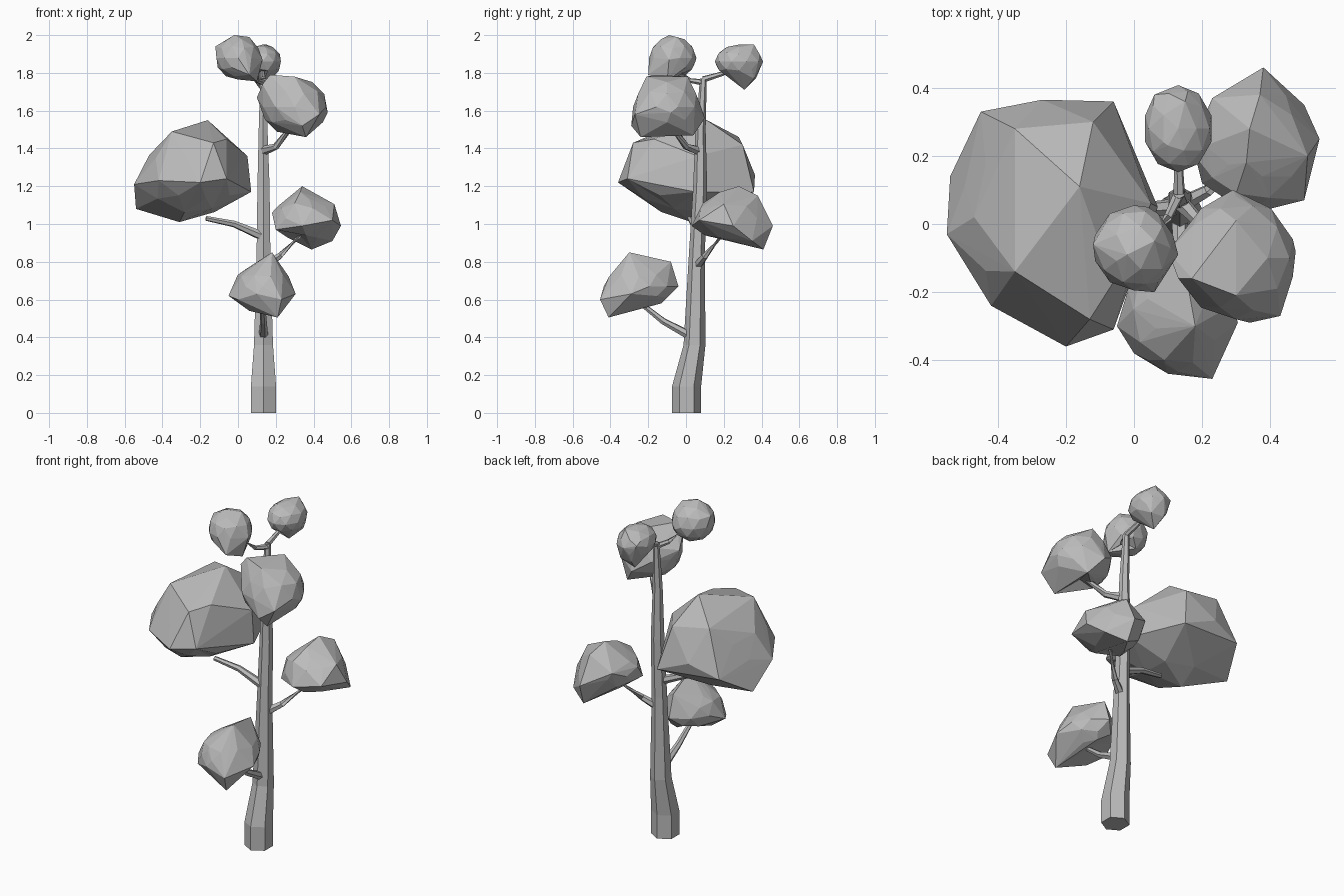
import bpy
import bmesh
from math import cos, sin, tau
from mathutils import Vector

cube = bpy.data.objects.get("Cube")
if cube:
    bpy.data.objects.remove(cube, do_unlink=True)

# One matte grey for the whole tree
grey = bpy.data.materials.new("matte grey")
grey.use_nodes = True
colour = (0.5, 0.5, 0.5, 1)
grey.diffuse_color = colour
grey.node_tree.nodes["Principled BSDF"].inputs["Base Color"].default_value = colour


def finish(name, bm):
    bmesh.ops.recalc_face_normals(bm, faces=bm.faces)
    mesh = bpy.data.meshes.new(name)
    bm.to_mesh(mesh)
    bm.free()
    mesh.materials.append(grey)
    obj = bpy.data.objects.new(name, mesh)
    bpy.context.collection.objects.link(obj)
    return obj


def limb(name, path, radii, sides=6, level=False):
    """Tapered faceted tube; level keeps every ring horizontal."""
    bm = bmesh.new()
    points = [Vector(p) for p in path]
    rings = []
    for i, p in enumerate(points):
        ahead = points[min(i + 1, len(points) - 1)] - points[max(i - 1, 0)]
        axis = Vector((0, 0, 1)) if level else ahead.normalized()
        side = Vector((0, 1, 0)) if level else axis.orthogonal().normalized()
        other = axis.cross(side)
        rings.append([bm.verts.new(p + radii[i] * (side * cos(tau * k / sides)
                      + other * sin(tau * k / sides))) for k in range(sides)])
    for a, b in zip(rings, rings[1:]):
        for k in range(sides):
            n = (k + 1) % sides
            bm.faces.new((a[k], a[n], b[n], b[k]))
    bm.faces.new(rings[0])
    bm.faces.new(rings[-1])
    return finish(name, bm)


def canopy(name, centre, half, corners, entry, dent):
    """Faceted clump: a squashed ball stretched to its corners, dented at the branch."""
    bm = bmesh.new()
    bmesh.ops.create_icosphere(bm, subdivisions=2, radius=1)
    centre = Vector(centre)
    for v in bm.verts:
        v.co = centre + v.co * Vector(half)
    bmesh.ops.delete(bm, geom=bm.edges[:], context='EDGES_FACES')
    for c in corners:
        bm.verts.new(c)
    bmesh.ops.convex_hull(bm, input=bm.verts[:])
    loose = [v for v in bm.verts if not v.link_faces]
    bmesh.ops.delete(bm, geom=loose, context='VERTS')
    near = min(bm.verts, key=lambda v: (v.co - Vector(entry)).length)
    near.co = near.co.lerp(centre, dent)
    return finish(name, bm)


# Trunk
limb("trunk",
     [(.135, .003, 0), (.135, .003, .14), (.135, .045, .36), (.135, .058, .85),
      (.135, .075, 1.2), (.133, .077, 1.5), (.133, .092, 1.77)],
     [.077, .077, .058, .042, .037, .027, .018], level=True)

# Branches, each from the trunk into its canopy
branches = {
    "lower_front_branch": [(.135, .02, .41), (.135, -.12, .485), (.13, -.24, .58)],
    "left_back_branch": [(.145, .06, .78), (.22, .1, .83), (.34, .2, .95)],
    "large_right_branch": [(.12, .05, .94), (-.02, .04, 1), (-.17, .02, 1.03)],
    "left_front_branch": [(.14, .06, 1.39), (.2, 0, 1.41), (.28, -.07, 1.51)],
    "top_front_branch": [(.133, .09, 1.75), (.1, .02, 1.76), (.04, -.05, 1.83)],
    "top_back_branch": [(.133, .09, 1.765), (.13, .19, 1.795), (.13, .28, 1.84)],
}
for name, path in branches.items():
    top = name.startswith("top")
    limb(name, path, [.017, .013, .01] if top else [.025, .018, .013])

# Canopies
canopy("large_right_canopy", (-.24, .02, 1.25), (.27, .3, .22),
       [(-.55, -.03, 1.21), (-.54, .14, 1.08), (-.45, .33, 1.2), (-.27, .365, 1.26),
        (-.06, .36, 1.17), (-.2, -.36, 1.22), (-.42, -.24, 1.23), (-.16, .11, 1.55),
        (-.35, .28, 1.46), (-.06, -.31, 1.24), (.07, .05, 1.17), (.05, .06, 1.36),
        (-.31, .03, 1.01), (-.35, -.14, 1.49), (-.12, .3, 1.42), (-.13, -.28, 1.43),
        (-.06, -.17, 1.45)],
       (-.17, .02, 1.02), .1)
canopy("left_front_canopy", (.3, -.1, 1.62), (.175, .18, .155),
       [(.1, -.08, 1.67), (.17, -.16, 1.79), (.3, -.21, 1.78), (.43, -.27, 1.58),
        (.34, -.29, 1.52), (.29, .1, 1.56), (.475, -.08, 1.59), (.36, -.24, 1.46),
        (.36, .04, 1.47), (.13, -.16, 1.74), (.3, .01, 1.78)],
       (.28, -.07, 1.46), .3)
canopy("left_back_canopy", (.35, .23, 1.03), (.165, .18, .12),
       [(.34, .28, 1.2), (.38, .46, .99), (.18, .2, 1.06), (.23, .37, 1.07),
        (.5, .07, 1.02), (.34, .03, .99), (.545, .25, .99), (.39, .41, .865),
        (.51, .2, 1.105), (.2, .12, .97), (.5, .35, .91), (.3, .09, 1.11),
        (.33, .18, 1.17), (.37, .38, 1.15), (.36, .1, .94)],
       (.32, .18, .9), .15)
canopy("lower_front_canopy", (.13, -.25, .67), (.155, .185, .115),
       [(.18, -.3, .85), (.23, -.455, .6), (-.05, -.3, .62), (.1, -.44, .63),
        (.305, -.29, .63), (.21, -.41, .505), (.14, -.08, .8), (.14, -.04, .67),
        (.04, -.22, .76), (0, -.38, .6), (.09, -.41, .71), (.06, -.33, .54),
        (.15, -.13, .58)],
       (.13, -.22, .56), .2)
canopy("top_front_canopy", (0, -.07, 1.88), (.12, .125, .115),
       [(-.12, -.06, 1.94), (-.02, -.09, 2), (.06, -.05, 1.99), (.13, -.09, 1.87),
        (.06, -.2, 1.79), (.1, -.1, 1.755), (.04, .05, 1.86)],
       (.04, -.03, 1.79), .3)
canopy("top_back_canopy", (.13, .28, 1.86), (.102, .128, .09),
       [(.12, .31, 1.71), (.1, .37, 1.77), (.18, .36, 1.77), (.15, .36, 1.95),
        (.1, .23, 1.94), (.06, .38, 1.88)],
       (.13, .22, 1.78), .25)
